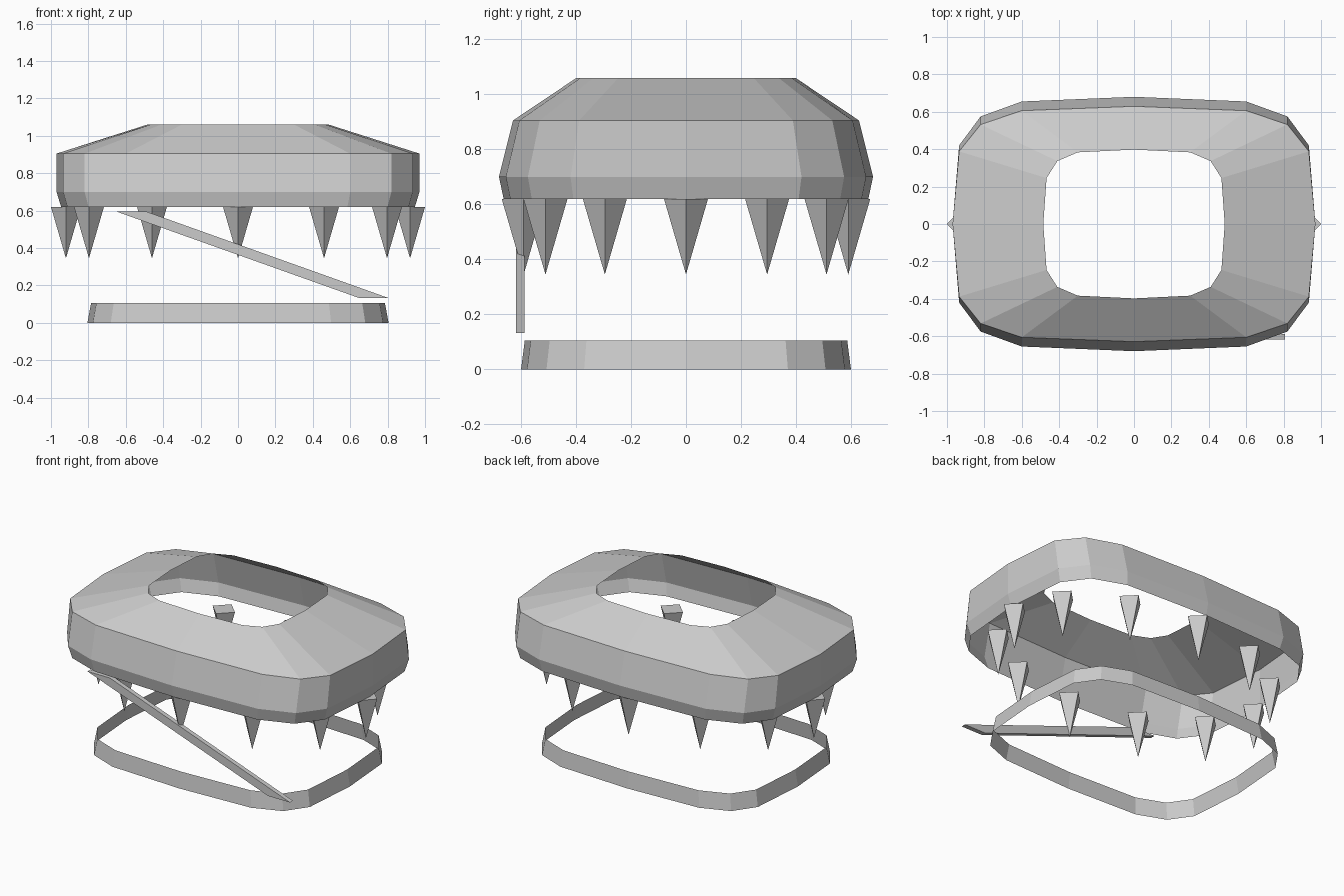
import bpy, bmesh, math

if "Cube" in bpy.data.objects:
    bpy.data.objects.remove(bpy.data.objects["Cube"])

# Quarter outline, mirrored into a 16-point rounded rectangle
QUARTER = [(0.97, 0), (0.935, 0.42), (0.82, 0.575), (0.6, 0.655), (0, 0.68)]
HALF = QUARTER + [(-x, y) for x, y in QUARTER[-2::-1]]
OUTLINE = HALF + [(x, -y) for x, y in HALF[-2:0:-1]]


def make_object(name, bm):
    bmesh.ops.recalc_face_normals(bm, faces=bm.faces)
    mesh = bpy.data.meshes.new(name)
    bm.to_mesh(mesh)
    bm.free()
    obj = bpy.data.objects.new(name, mesh)
    bpy.context.collection.objects.link(obj)
    return obj


def loft(name, levels):
    """Open sheet through scaled outlines; each level is (scale x, scale y, z)."""
    bm = bmesh.new()
    rings = [[bm.verts.new((x * sx, y * sy, z)) for x, y in OUTLINE]
             for sx, sy, z in levels]
    n = len(OUTLINE)
    for a, b in zip(rings, rings[1:]):
        for i in range(n):
            j = (i + 1) % n
            bm.faces.new((a[i], a[j], b[j], b[i]))
    return make_object(name, bm)


# Upper shell and lower rim, both thin open sheets
loft("upper_shell", [(0.975, 0.975, 0.62), (1, 1, 0.70),
                     (1, 0.925, 0.905), (0.5, 0.585, 1.06)])
loft("lower_rim", [(0.83, 0.882, 0), (0.81, 0.862, 0.105)])

# Twelve four-sided teeth pointing down, set on an ellipse
for i in range(12):
    a = math.radians(30 * i)
    bpy.ops.mesh.primitive_cone_add(
        vertices=4, radius1=0.08, radius2=0, depth=0.275,
        location=(0.92 * math.cos(a), 0.59 * math.sin(a), 0.4825),
        rotation=(math.pi, 0, 0))
    bpy.context.object.name = f"tooth_{i + 1}"

# Slanted strap across the front
bm = bmesh.new()
profile = [(-0.65, 0.595), (0.65, 0.132), (0.807, 0.132), (-0.49, 0.595)]
face = bm.faces.new([bm.verts.new((x, -0.618, z)) for x, z in profile])
ext = bmesh.ops.extrude_face_region(bm, geom=[face], use_keep_orig=True)
bmesh.ops.translate(bm, vec=(0, 0.03, 0),
                    verts=[v for v in ext["geom"] if isinstance(v, bmesh.types.BMVert)])
make_object("front_strap", bm)
